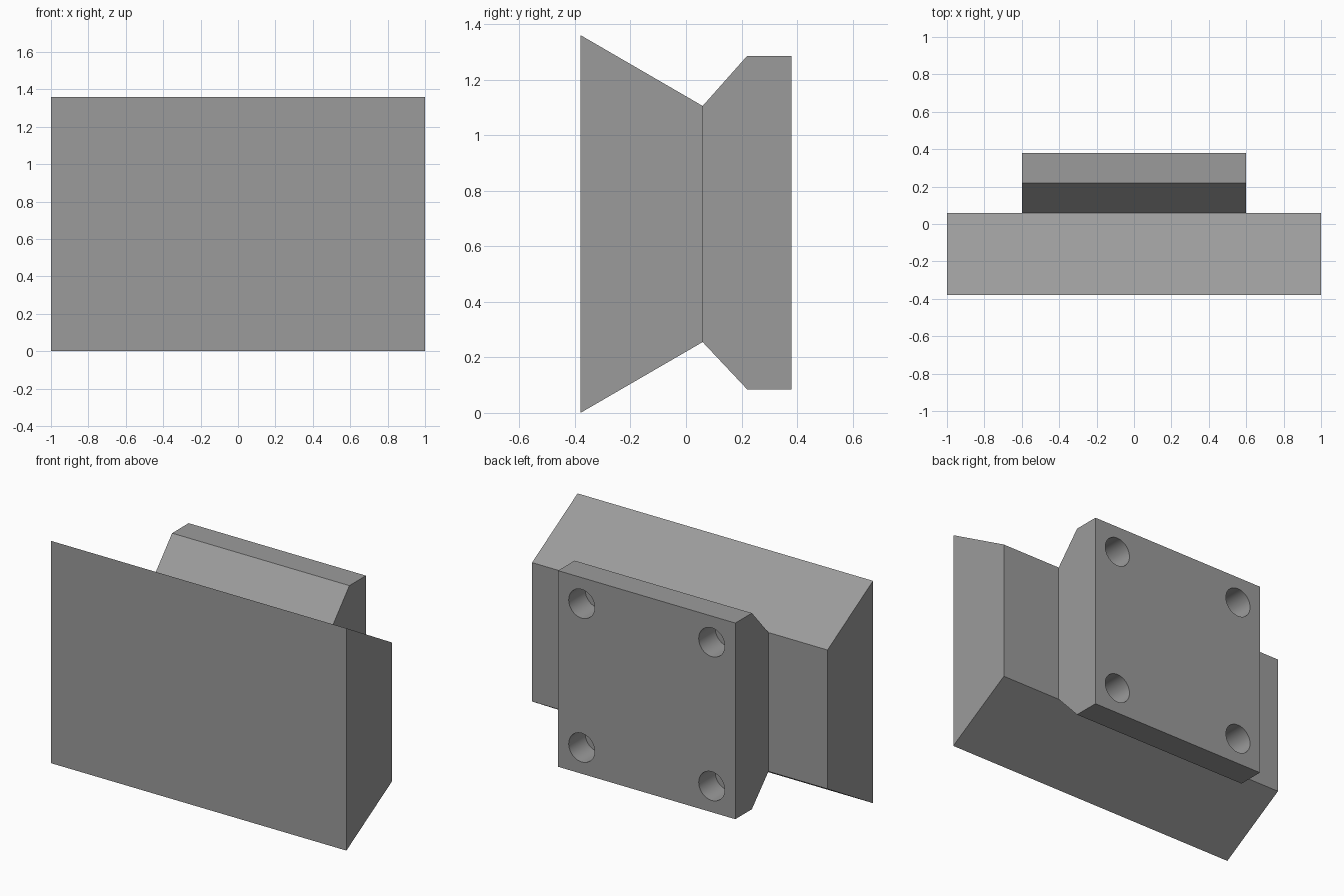
import bpy, bmesh, math
from mathutils import Matrix, Vector

if "Cube" in bpy.data.objects:
    bpy.data.objects.remove(bpy.data.objects["Cube"])

grey = bpy.data.materials.new("mid_grey")
grey.diffuse_color = (0.33, 0.33, 0.33, 1)
grey.use_nodes = True
grey.node_tree.nodes["Principled BSDF"].inputs["Base Color"].default_value = grey.diffuse_color

MID_Z = 0.68


def make_object(name, bm):
    bmesh.ops.recalc_face_normals(bm, faces=bm.faces)
    mesh = bpy.data.meshes.new(name)
    bm.to_mesh(mesh)
    bm.free()
    mesh.materials.append(grey)
    obj = bpy.data.objects.new(name, mesh)
    bpy.context.collection.objects.link(obj)
    return obj


def extrude_profile(name, profile, half_width):
    """Extrude a closed (y, z) outline along x, centred on x = 0."""
    bm = bmesh.new()
    face = bm.faces.new([bm.verts.new((-half_width, y, z)) for y, z in profile])
    ext = bmesh.ops.extrude_face_region(bm, geom=[face])
    verts = [v for v in ext["geom"] if isinstance(v, bmesh.types.BMVert)]
    bmesh.ops.translate(bm, verts=verts, vec=Vector((2 * half_width, 0, 0)))
    return make_object(name, bm)


# Wide front block, tapering towards the back
extrude_profile("front_block",
                [(-0.38, 0), (-0.38, 1.36), (0.06, 1.105), (0.06, 0.255)], 1.0)

# Narrow mounting plate with flared neck
plate = extrude_profile("mounting_plate",
                        [(0.06, 0.255), (0.06, 1.105), (0.22, 1.285),
                         (0.38, 1.285), (0.38, 0.085), (0.22, 0.085)], 0.6)

# Four blind bolt holes in the back of the plate
bm = bmesh.new()
for sx in (-1, 1):
    for sz in (-1, 1):
        place = (Matrix.Translation((sx * 0.44, 0.32, MID_Z + 0.005 + sz * 0.44))
                 @ Matrix.Rotation(math.pi / 2, 4, 'X'))
        bmesh.ops.create_cone(bm, cap_ends=True, segments=48, radius1=0.088,
                              radius2=0.088, depth=0.2, matrix=place)
cutter = make_object("hole_cutter", bm)
cutter.hide_render = True

cut = plate.modifiers.new("bolt_holes", 'BOOLEAN')
cut.operation = 'DIFFERENCE'
cut.solver = 'EXACT'
cut.object = cutter
bpy.context.view_layer.objects.active = plate
plate.select_set(True)
bpy.ops.object.modifier_apply(modifier=cut.name)
bpy.data.objects.remove(cutter)

# Smooth hole walls, crisp edges elsewhere
bpy.ops.object.shade_smooth_by_angle(angle=math.radians(30))
